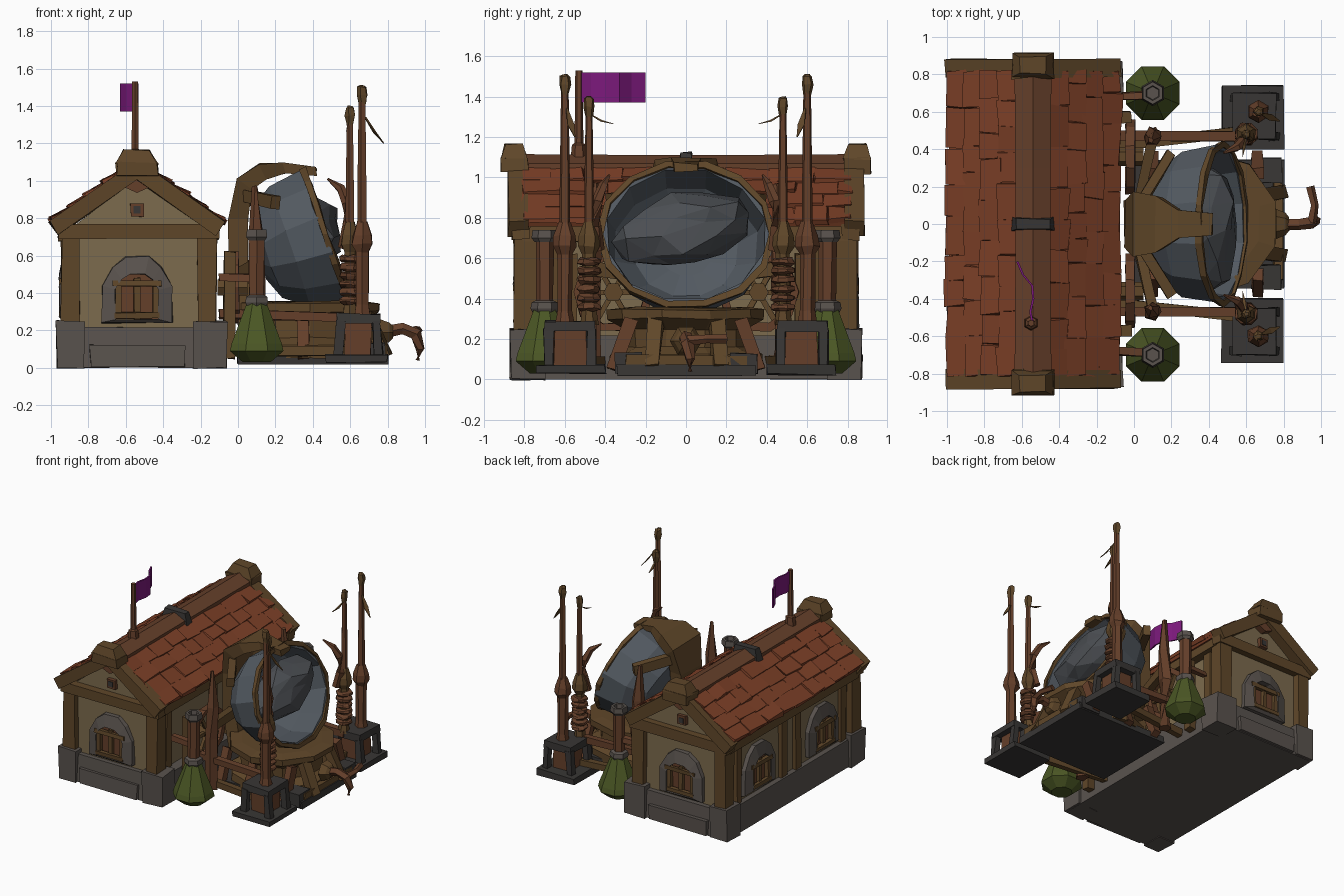
import bpy, bmesh, random
from math import pi, cos, sin, radians
from mathutils import Vector as V, Matrix as M

if "Cube" in bpy.data.objects:
    bpy.data.objects.remove(bpy.data.objects["Cube"])
random.seed(4)

def mat(name, r, g, b):
    m = bpy.data.materials.new(name)
    m.diffuse_color = (r, g, b, 1)
    m.use_nodes = True
    m.node_tree.nodes["Principled BSDF"].inputs["Base Color"].default_value = m.diffuse_color
    return m
TILE, WOOD = mat("tile", .2, .05, .02), mat("wood", .115, .062, .022)
RED, PLASTER = mat("red_wood", .13, .05, .023), mat("plaster", .2, .145, .075)
STONE, DARK = mat("stone", .1, .085, .075), mat("dark_iron", .04, .037, .035)
STEEL, ROCK = mat("steel", .085, .1, .118), mat("rock", .07, .076, .085)
GREEN, PURPLE = mat("green_glass", .07, .095, .018), mat("purple", .2, .01, .2)

def finish(name, bm, m, jit=0):
    for v in bm.verts:
        v.co += V([random.uniform(-jit, jit) for _ in range(3)])
    bmesh.ops.recalc_face_normals(bm, faces=bm.faces)
    me = bpy.data.meshes.new(name)
    bm.to_mesh(me)
    bm.free()
    me.materials.append(m)
    ob = bpy.data.objects.new(name, me)
    bpy.context.collection.objects.link(ob)
    return ob

def loft(name, rings, m, closed=False, jit=0):
    bm = bmesh.new()
    R = [[bm.verts.new(p) for p in r] for r in rings]
    n = len(R[0])
    for a, b in zip(R, R[1:] + ([R[0]] if closed else [])):
        for i in range(n):
            bm.faces.new((a[i], a[(i+1) % n], b[(i+1) % n], b[i]))
    if not closed:
        bm.faces.new(R[0])
        bm.faces.new(R[-1])
    return finish(name, bm, m, jit)

def box(name, x, y, z, m, jit=.006, taper=1):
    cx, cy = sum(x)/2, sum(y)/2
    ring = lambda zz, k: [(cx+(a-cx)*k, cy+(b-cy)*k, zz)
                          for a, b in ((x[0], y[0]), (x[1], y[0]), (x[1], y[1]), (x[0], y[1]))]
    return loft(name, [ring(z[0], 1), ring(z[1], taper)], m, jit=jit)

def beam(name, p, q, w, h, m, jit=.006):
    p, q = V(p), V(q)
    rot = (q-p).to_track_quat('Z', 'Y')
    return loft(name, [[c + rot @ V((a*w/2, b*h/2, 0)) for a, b in ((-1, -1), (1, -1), (1, 1), (-1, 1))]
                       for c in (p, q)], m, jit=jit)

def lathe(name, prof, n, m, mx=M(), closed=False, jit=0):
    return loft(name, [[mx @ V((r*cos(2*pi*(i+.5)/n), r*sin(2*pi*(i+.5)/n), h)) for i in range(n)]
                       for r, h in prof], m, closed, jit)

def sweep(name, pts, radii, m, n=6, jit=0):
    pts, rings = [V(p) for p in pts], []
    for i, p in enumerate(pts):
        rot = (pts[min(i+1, len(pts)-1)] - pts[max(i-1, 0)]).to_track_quat('Z', 'Y')
        rx, ry = radii[i] if isinstance(radii[i], tuple) else (radii[i],)*2
        rings.append([p + rot @ V((rx*cos(2*pi*(k+.5)/n), ry*sin(2*pi*(k+.5)/n), 0)) for k in range(n)])
    return loft(name, rings, m, jit=jit)

def window(name, mx):
    # local x = width, y = outward, z = up
    half = [(.19, 0), (.185, .2), (.13, .3), (.06, .355)]
    inner = [(.115, .02), (.115, .18), (.085, .23), (.04, .26)]
    full = lambda h: h + [(-a, b) for a, b in reversed(h)]
    put = lambda h, y: [mx @ V((a, y, b)) for a, b in full(h)]
    loft(name + "_stone_arch", [put(half, 0), put(half, .035), put(inner, .055), put(inner, 0)], STONE, True, .004)
    loft(name + "_pane", [put(inner, .002), put(inner, .012)], RED)
    for a, b in (((-.1, .03, .03), (-.1, .03, .22)), ((.1, .03, .03), (.1, .03, .22)), ((0, .025, .02), (0, .025, .24)),
                 ((-.13, .04, .21), (.13, .04, .21)), ((-.12, .04, .04), (.12, .04, .04))):
        beam(name + "_bar", mx @ V(a), mx @ V(b), .03, .03, WOOD, .003)

# house body and stone footing
gable = [(-.9, .2), (-.17, .2), (-.17, .74), (-.54, 1.02), (-.9, .74)]
loft("house_walls", [[(x, y, z) for x, z in gable] for y in (-.8, .8)], PLASTER)
box("stone_footing", (-.95, -.08), (-.85, .85), (0, .22), STONE, .004, .985)
for s in (-1, 1):
    for x in ((-.97, -.82), (-.24, -.06)):
        box("footing_corner", x, (s*.87, s*.7), (0, .25), STONE)
    box("footing_step", (-.79, -.28), (s*.87, s*.8), (.01, .12), STONE)
    window("end_window", M.Translation((-.54, s*.8, .24)) @ M.Rotation(0 if s > 0 else pi, 4, 'Z'))
    window("side_window", M.Translation((-.9, s*.4, .25)) @ M.Rotation(pi/2, 4, 'Z'))
    # timber frame
    for x in (-.895, -.165):
        box("corner_post", (x-.05, x+.05), (s*.85, s*.74), (.23, .74), WOOD)
    box("tie_beam", (-.96, -.1), (s*.86, s*.77), (.69, .77), WOOD)
    box("attic_vent", (-.575, -.505), (s*.83, s*.79), (.81, .88), RED, .003)
    box("attic_vent_hole", (-.56, -.52), (s*.835, s*.8), (.825, .865), DARK, 0)
    for e in (-1, 1):
        beam("gable_rafter", (-.54+e*.445, s*.83, .745), (-.54, s*.83, 1.06), .1, .09, WOOD)
    box("ridge_cap", (-.65, -.43), (s*.92, s*.78), (1.02, 1.1), WOOD, .008)
    box("ridge_cap_top", (-.65, -.43), (s*.92, s*.78), (1.09, 1.165), WOOD, .006, .65)
    for x in (-.9, -.17):
        for y in (.09, .66):
            box("wall_stud", (x-.03, x+.03), (s*y-.035, s*y+.035), (.22, .74), WOOD)
for x in (-.92, -.15):
    box("eave_beam", (x-.04, x+.04), (-.8, .8), (.68, .76), WOOD)
# roof with overlapping tile rows
for e in (-1, 1):
    P = lambda t, h: (-.54 + e*(.08+t*.37 + h*.4), 1.045 - t*.265 + h*.8)
    sec = [P(0, -.03), P(1, -.03), P(1, 0), P(0, 0)]
    loft("roof_slab", [[(x, y, z) for x, z in sec] for y in (-.79, .79)], TILE)
    for row in range(4):
        y = -.81
        while y < .8:
            y2 = min(y + random.uniform(.13, .23), .82)
            if .82 - y2 < .06:
                y2 = .82
            t0, t1 = row/4 - .02, (row+1)/4 + random.uniform(.0, .04)
            lift = random.uniform(.018, .036)
            sec = [P(t0, -.01), P(t1, .0), P(t1, lift), P(t0, .01)]
            loft("roof_tile", [[(a, yy, b) for a, b in sec] for yy in (y+.001, y2-.001)], TILE, jit=.009)
            y = y2
lathe("ridge_beam", [(.12, -.85), (.115, -.3), (.115, .3), (.12, .85)], 6, RED,
      M.Translation((-.54, 0, 1.025)) @ M.Rotation(pi/2, 4, 'X') @ M.Diagonal((.95, .75, 1, 1)))
box("ridge_band", (-.655, -.425), (-.035, .035), (1.03, 1.125), DARK, .004, .8)
# flag
sweep("flag_pole", [(-.55, -.53, 1.05), (-.55, -.53, 1.16), (-.55, -.53, 1.17), (-.55, -.53, 1.53)], [.045, .035, .022, .018], RED)
wave = [(-.55, -.52), (-.56, -.47), (-.545, -.4), (-.55, -.33), (-.6, -.27), (-.63, -.2)]
loft("flag", [[(x, y, 1.37), (x, y, 1.52), (x+.012, y, 1.52), (x+.012, y, 1.37)] for x, y in wave], PURPLE)

# dish platform
box("platform_plate", (0, .8), (-.34, .34), (.02, .07), DARK)
lathe("platform_drum", [(.38, .05), (.38, .12), (.31, .16), (.31, .25), (.39, .3), (.39, .345), (.3, .355)], 10, WOOD,
      M.Translation((.385, 0, 0)), jit=.006)
for s in (-1, 1):
    for x in (.1, .35, .66):
        beam("platform_brace", (x, s*.36, .05), (x, s*.27, .3), .06, .06, RED)
    beam("front_brace", (.79, s*.17, .06), (.68, s*.15, .31), .07, .06, WOOD)
    box("platform_foot", (.63, .79), (s*.22, s*.35), (.03, .13), DARK)
beam("front_beam", (.77, -.3, .08), (.77, .3, .08), .05, .08, WOOD)
# tilted deep dish with boulder
tilt = M.Translation((.47, 0, .715)) @ M.Rotation(radians(71), 4, 'Y') @ M.Diagonal((.87, 1, 1, 1))
lathe("dish", [(.15, -.38), (.3, -.33), (.4, -.2), (.435, 0), (.4, 0), (.36, -.18), (.26, -.29), (.12, -.33)], 12, STEEL, tilt, jit=.006)
lathe("dish_rim", [(.41, -.018), (.44, -.02), (.445, .012), (.412, .016)], 14, WOOD, tilt, True, .006)
bm = bmesh.new()
bmesh.ops.create_icosphere(bm, subdivisions=2, radius=1, matrix=M.Translation((.4, -.02, .74)) @ M.Rotation(.2, 4, 'X')
                           @ M.Diagonal((.16, .35, .185, 1)))
finish("boulder", bm, ROCK, .026)
# carrying bracket over the back and top of the dish
path = [(.06, .2, .13), (.0, .5, .12), (.0, .8, .13), (.03, .98, .17), (.13, 1.05, .15), (.25, 1.07, .08), (.42, 1.05, .06)]
loft("dish_bracket", [[(x-d, -w, z+u), (x-d, w, z+u), (x+d, w*.9, z-u), (x+d, -w*.9, z-u)]
                      for (x, z, w), (d, u) in zip(path, [(.05, 0)]*3 + [(.04, .03), (.02, .04), (.01, .03), (.0, .02)])],
     WOOD, jit=.006)

for s in (-1, 1):
    # side supports, horns and hub
    sweep("support_spike", [(.1, s*.47, .05), (.1, s*.47, .45), (.1, s*.46, .7), (.09, s*.45, .97)], [.05, .05, .045, .015], RED, 5, .004)
    beam("bracket_arm", (.03, s*.1, .92), (.2, s*.38, .88), .05, .07, WOOD)
    beam("bracket_arm_low", (.02, s*.1, .5), (.1, s*.45, .55), .05, .07, WOOD)
    sweep("horn", [(.56, s*.43, .64), (.59, s*.45, .76), (.585, s*.44, .88), (.55, s*.41, .96), (.48, s*.38, 1.01)],
          [.028, .032, .03, .024, .006], RED, 5)
    # spoked winch wheel beside the house
    hub = M.Translation((-.02, s*.36, .43)) @ M.Rotation(pi/2, 4, 'Y')
    lathe("winch_wheel", [(.16, -.025), (.2, -.025), (.2, .025), (.16, .025)], 10, RED, hub, True, .004)
    lathe("winch_hub", [(.05, -.09), (.05, .07)], 6, WOOD, hub)
    for k in range(3):
        d = V((0, cos(k*pi/3), sin(k*pi/3)))*.17
        c = V((-.02, s*.36, .43))
        beam("winch_spoke", c-d, c+d, .025, .025, WOOD, .003)
    # rails and pipe to the house
    beam("rail", (-.1, s*.47, .29), (.62, s*.47, .27), .05, .05, RED)
    beam("low_rail", (-.1, s*.42, .09), (.62, s*.5, .09), .05, .05, WOOD)
    beam("flask_pipe", (-.1, s*.68, .48), (.1, s*.69, .48), .04, .04, RED)
    beam("yard_post", (-.05, s*.57, .05), (-.04, s*.57, .62), .06, .06, WOOD)
    # green flask
    at = M.Translation((.1, s*.7, 0))
    lathe("flask", [(.08, .03), (.155, .09), (.145, .13), (.06, .34), (.05, .38)], 8, GREEN, at)
    lathe("flask_collar", [(.06, .33), (.07, .35), (.065, .38), (.045, .39)], 6, STONE, at)
    lathe("flask_neck", [(.042, .37), (.046, .69)], 6, RED, at, jit=.003)
    lathe("flask_cap", [(.05, .68), (.065, .7), (.06, .74), (.04, .74), (.035, .71)], 6, STONE, at)
    # mast pedestal
    box("pedestal_slab", (.47, .8), (s*.4, s*.74), (.025, .07), DARK)
    box("pedestal_core", (.57, .71), (s*.49, s*.65), (.06, .24), RED)
    box("pedestal_top", (.53, .76), (s*.45, s*.7), (.235, .29), DARK)
    for x in (.55, .74):
        for y in (.47, .68):
            beam("pedestal_leg", (x+(x-.645)*.15, s*y, .06), (x, s*y, .25), .045, .045, DARK)
    # tall and short masts
    for x, y, top, k in ((.665, .6, 1.51, 1), (.6, .48, 1.4, .9)):
        base = M.Translation((x, s*y, 0)) @ M.Diagonal((k, k, 1, 1))
        lathe("mast_foot", [(.05, .27), (.038, .34), (.038, .62), (.062, .66), (.056, .71), (.03, .78)], 6, WOOD if k < 1 else RED, base, jit=.004)
        lathe("mast", [(.028, .7), (.026, 1.0), (.02, top-.09)], 5, RED, base)
        lathe("mast_tip", [(.02, top-.1), (.03, top-.05), (.026, top-.01), (.012, top)], 5, WOOD, base, jit=.004)
    for k in range(6):
        z = .34 + k*.045
        lathe("coil", [(.045, z), (.062, z+.012), (.06, z+.028), (.045, z+.036)], 8, RED,
              M.Translation((.6, s*.48, 0)), jit=.006)
    sweep("ribbon", [(.68, s*.59, 1.34), (.73, s*.57, 1.26), (.78, s*.55, 1.2)], [.006, (.025, .004), .003], WOOD, 4)
    sweep("small_ribbon", [(.6, s*.47, 1.31), (.59, s*.42, 1.28), (.58, s*.36, 1.265)], [.004, (.012, .006), .002], WOOD, 4)

# hooked crank at the front of the platform
lathe("crank_socket", [(.08, 0), (.06, .05), (.035, .07)], 6, WOOD, M.Translation((.76, 0, .19)) @ M.Rotation(pi/2, 4, 'Y'))
sweep("crank", [(.78, 0, .19), (.88, 0, .21), (.95, .01, .18), (.975, .02, .1), (.96, .02, .04)], [.035, .032, .035, .025, .012], RED, 5)
sweep("crank_handle", [(.95, .01, .19), (.965, .1, .2), (.94, .2, .2)], [.028, .022, .025], RED, 5)
